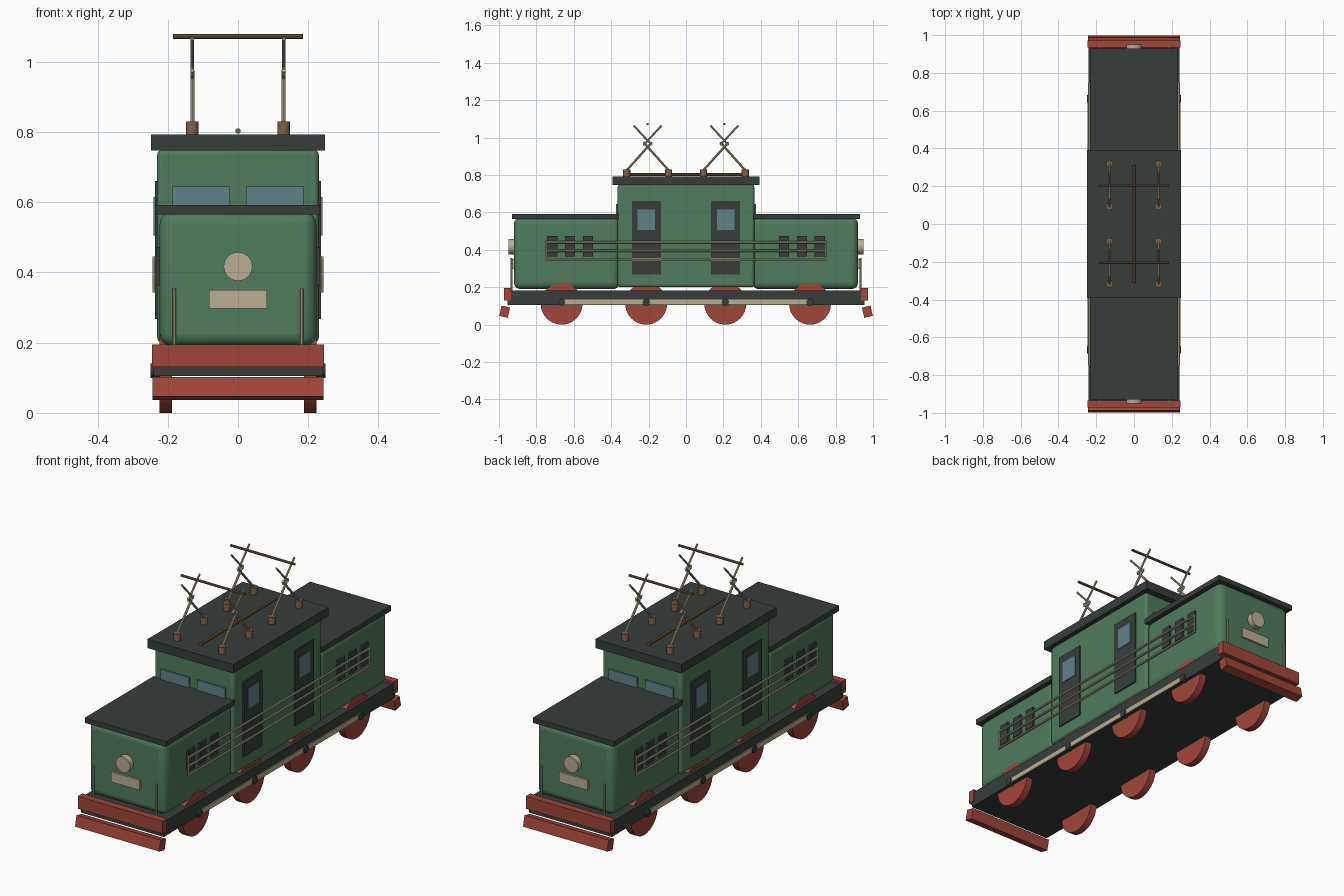
import bpy, math
from mathutils import Vector

if "Cube" in bpy.data.objects:
    bpy.data.objects.remove(bpy.data.objects["Cube"])


def mat(name, r, g, b):
    m = bpy.data.materials.new(name)
    m.diffuse_color = (r, g, b, 1)
    m.use_nodes = True
    m.node_tree.nodes["Principled BSDF"].inputs["Base Color"].default_value = m.diffuse_color
    return m


GREEN = mat("green_paint", 0.08, 0.20, 0.11)
DARK = mat("dark_grey", 0.038, 0.048, 0.046)
RED = mat("red_paint", 0.36, 0.06, 0.04)
CREAM = mat("cream", 0.50, 0.43, 0.29)
BROWN = mat("copper_brown", 0.22, 0.12, 0.06)
GLASS = mat("blue_glass", 0.12, 0.22, 0.26)


def box(name, lo, hi, m, bevel=0, rot=0):
    c = [(a + b) / 2 for a, b in zip(lo, hi)]
    bpy.ops.mesh.primitive_cube_add(size=1, location=c)
    o = bpy.context.object
    o.name = name
    o.scale = [b - a for a, b in zip(lo, hi)]
    bpy.ops.object.transform_apply(location=False, rotation=False, scale=True)
    o.rotation_euler.x = rot
    o.data.materials.append(m)
    if bevel:
        mod = o.modifiers.new("round", 'BEVEL')
        mod.width, mod.segments = bevel, 4
        bpy.ops.object.shade_smooth_by_angle(angle=math.radians(35))
    return o


def rod(name, a, b, r, m, sides=8):
    a, b = Vector(a), Vector(b)
    d = b - a
    bpy.ops.mesh.primitive_cylinder_add(vertices=sides, radius=r, depth=d.length,
                                        location=(a + b) / 2)
    o = bpy.context.object
    o.name = name
    o.rotation_euler = d.to_track_quat('Z', 'Y').to_euler()
    o.data.materials.append(m)
    bpy.ops.object.shade_smooth_by_angle(angle=math.radians(40))
    return o


def span(a, b, s):
    """Range a..b mirrored by sign s, kept in order."""
    return sorted((a * s, b * s))


# Chassis and cab
box("chassis", (-.24, -.955, .105), (.24, .955, .183), DARK)
box("cab", (-.23, -.365, .2), (.23, .365, .75), GREEN, .015)
box("cab_roof", (-.248, -.393, .747), (.248, .393, .793), DARK)
rod("roof_conductor", (0, -.312, .803), (0, .312, .803), .008, BROWN)

for s in (-1, 1):
    # Hood at each end
    y0, y1 = span(.355, .92, s)
    box("hood", (-.223, y0, .19), (.223, y1, .572), GREEN, .035)
    y0, y1 = span(.36, .93, s)
    box("hood_roof", (-.234, y0, .565), (.234, y1, .592), DARK)
    # Buffer beam and tilted plough
    y0, y1 = span(.935, .972, s)
    box("buffer_beam", (-.245, y0, .13), (.245, y1, .195), RED)
    y0, y1 = span(.946, .993, s)
    box("plough", (-.243, y0, .041), (.243, y1, .097), RED, rot=s * math.radians(13))
    # Headlight, plate and end handrails
    rod("headlight", (0, s * .9, .417), (0, s * .95, .417), .041, CREAM, 24)
    y0, y1 = span(.91, .93, s)
    box("end_plate", (-.083, y0, .297), (.083, y1, .35), CREAM)
    for x in (-.182, .182):
        rod("end_handrail", (x, s * .932, .183), (x, s * .932, .355), .005, CREAM)
    # Cab end windows
    y0, y1 = span(.35, .373, s)
    for w in (-1, 1):
        x0, x1 = span(.023, .186, w)
        box("end_window", (x0, y0, .54), (x1, y1, .645), GLASS)

    # Pantograph: scissor arms on insulators with a contact bar
    yc = s * .205
    for x in (-.13, .13):
        for t in (-1, 1):
            foot = yc + t * .112
            rod("insulator", (x, foot, .79), (x, foot, .83), .019, BROWN, 10)
            rod("lower_arm", (x, foot, .825), (x, yc - t * .022, .975), .006, CREAM)
            rod("upper_arm", (x, yc + t * .022, .96), (x, yc - t * .075, 1.065), .005, CREAM)
    rod("contact_bar", (-.185, yc, 1.072), (.185, yc, 1.072), .0065, BROWN)

# Side details, mirrored across x
for s in (-1, 1):
    # Wheels and hubs
    for y in (-.665, -.213, .21, .663):
        rod("wheel", (s * .188, y, .112), (s * .224, y, .112), .112, RED, 32)
        rod("hub", (s * .22, y, .12), (s * .249, y, .12), .02, DARK, 12)
    x0, x1 = span(.235, .245, s)
    box("coupling_rod", (x0, -.66, .108), (x1, .66, .134), CREAM)
    for t in (-1, 1):
        # Doors with windows
        y0, y1 = span(.135, .29, t)
        x0, x1 = span(.222, .237, s)
        box("door", (x0, y0, .268), (x1, y1, .66), DARK)
        y0, y1 = span(.165, .258, t)
        x0, x1 = span(.225, .241, s)
        box("door_window", (x0, y0, .505), (x1, y1, .615), GLASS)
        # Vent grilles
        for yv in (.523, .62, .715):
            x0, x1 = span(.215, .234, s)
            box("vent", (x0, t * yv - .027, .363), (x1, t * yv + .027, .473), DARK)
        # Upright at each end of the side rails
        rod("rail_end", (s * .238, t * .747, .343), (s * .238, t * .747, .445), .005, CREAM)
    # Long side rails
    for z in (.348, .395, .44):
        rod("side_rail", (s * .238, -.75, z), (s * .238, .75, z), .006, CREAM)
